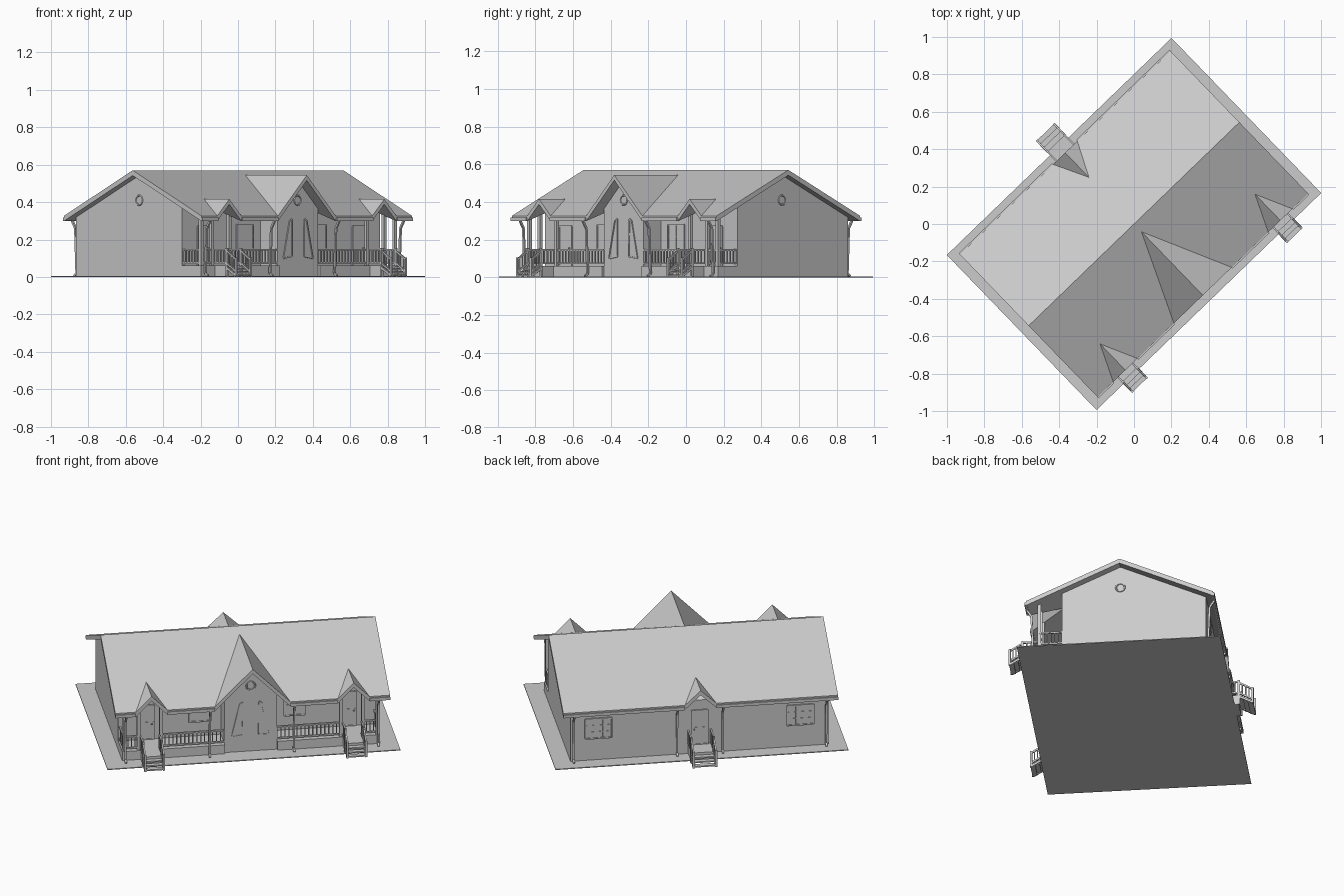
import bpy, bmesh, math
from mathutils import Matrix, Vector

cube = bpy.data.objects.get("Cube")
if cube:
    bpy.data.objects.remove(cube, do_unlink=True)

TURN = Matrix.Rotation(math.radians(44), 4, 'Z')   # house sits at an angle on its plot

grey = bpy.data.materials.new("light_grey")
grey.use_nodes = True
grey.diffuse_color = (0.6, 0.6, 0.6, 1)
grey.node_tree.nodes["Principled BSDF"].inputs["Base Color"].default_value = (0.6, 0.6, 0.6, 1)


class Part:
    """Collects simple solids into one named object."""

    def __init__(self, name):
        self.name, self.bm = name, bmesh.new()

    def box(self, u0, u1, v0, v1, z0, z1):
        m = Matrix.Translation(((u0 + u1) / 2, (v0 + v1) / 2, (z0 + z1) / 2))
        bmesh.ops.create_cube(self.bm, size=1, matrix=m @ Matrix.Diagonal((u1 - u0, v1 - v0, z1 - z0, 1)))

    def prism(self, points, offset):
        face = self.bm.faces.new([self.bm.verts.new(p) for p in points])
        new = bmesh.ops.extrude_face_region(self.bm, geom=[face], use_keep_orig=True)["geom"]
        bmesh.ops.translate(self.bm, vec=offset, verts=[g for g in new if isinstance(g, bmesh.types.BMVert)])

    def bar(self, a, b, w):
        a, b = Vector(a), Vector(b)
        d = b - a
        m = Matrix.Translation((a + b) / 2) @ d.to_track_quat('Z', 'Y').to_matrix().to_4x4()
        bmesh.ops.create_cube(self.bm, size=1, matrix=m @ Matrix.Diagonal((w, w, d.length, 1)))

    def done(self):
        bmesh.ops.recalc_face_normals(self.bm, faces=self.bm.faces)
        mesh = bpy.data.meshes.new(self.name)
        self.bm.to_mesh(mesh)
        self.bm.free()
        mesh.materials.append(grey)
        obj = bpy.data.objects.new(self.name, mesh)
        bpy.context.collection.objects.link(obj)
        obj.matrix_world = TURN
        return obj


RIDGE, SLOPE, EAVE, END, THICK = 0.57, 0.46, 0.53, 0.783, 0.028
FRONT, BACK, BUMP, SIDE, FLOOR = -0.33, 0.485, -0.46, 0.735, 0.06
DOOR_U = 0.576


def roof_z(v):
    return RIDGE - SLOPE * abs(v)


# Ground slab
p = Part("ground_slab")
p.box(-0.835, 0.835, -0.576, 0.576, 0, 0.005)
p.done()

# House body with end gables
p = Part("house_walls")
under = THICK / 2
p.prism([(-SIDE, v, z) for v, z in ((FRONT, 0), (FRONT, roof_z(FRONT) - under), (0, RIDGE - under),
                                    (BACK, roof_z(BACK) - under), (BACK, 0))], (2 * SIDE, 0, 0))
p.done()

# Projecting centre bay
p = Part("front_bay")
p.prism([(u, BUMP, z) for u, z in ((-0.15, 0), (0.15, 0), (0.15, 0.375), (0, 0.525), (-0.15, 0.375))],
        (0, 0.15, 0))
p.done()

# Main roof slopes, notched where the cross gables meet the eaves
gables = {-1: [(-DOOR_U, 0.335, 0.09), (0, 0.057, 0.215), (DOOR_U, 0.335, 0.09)],
          1: [(0, 0.347, 0.09)]}
p = Part("main_roof")
for side, group in gables.items():
    line = [(-END, 0), (-END, EAVE)]
    for u, peak, w in group:
        line += [(u - w, EAVE), (u, peak), (u + w, EAVE)]
    line += [(END, EAVE), (END, 0)]
    p.prism([(u, side * v, roof_z(v)) for u, v in line], (0, 0, -THICK))
p.done()

# Cross gable roofs
p = Part("gable_roofs")
for side, group in gables.items():
    for u, peak, w in group:
        top = roof_z(peak)
        for s in (-1, 1):
            p.prism([(u, side * peak, top), (u, side * EAVE, top), (u + s * w, side * EAVE, roof_z(EAVE))],
                    (0, 0, -THICK))
p.done()

# Gutters along the eaves and bent downspouts
p = Part("gutters")
for side, group in gables.items():
    edges = [-END] + [e for u, _, w in group for e in (u - w, u + w)] + [END]
    for a, b in zip(edges[::2], edges[1::2]):
        p.box(a, b, side * EAVE - 0.008, side * EAVE + 0.008, 0.3, 0.318)
    for u in (-0.72, 0.72) + ((-0.13, 0.13) if side > 0 else (-0.24, 0.24)):
        path = [(u, side * 0.53, 0.3), (u, side * 0.505, 0.26), (u, side * 0.495, 0.02), (u, side * 0.515, 0.006)]
        for a, b in zip(path, path[1:]):
            p.bar(a, b, 0.011)
p.done()

# Porch floor and posts
p = Part("porch_floor")
for s in (-1, 1):
    a, b = sorted((s * 0.15, s * SIDE))
    p.box(a, b, -0.475, FRONT, 0, FLOOR)
p.done()
p = Part("porch_posts")
for s in (-1, 1):
    for u in (0.72, 0.64, 0.512):
        p.box(s * u - 0.009, s * u + 0.009, -0.469, -0.451, FLOOR, 0.335)
p.done()


def railing(part, a, b, height=0.085, gap=0.022):
    a, b = Vector(a), Vector(b)
    for h in (0.014, height):
        part.bar(a + Vector((0, 0, h)), b + Vector((0, 0, h)), 0.009)
    count = max(2, round((b - a).length / gap))
    for i in range(count + 1):
        foot = a.lerp(b, i / count)
        part.bar(foot + Vector((0, 0, 0.014)), foot + Vector((0, 0, height)), 0.006)


p = Part("porch_railings")
for s in (-1, 1):
    railing(p, (s * 0.15, BUMP, FLOOR), (s * 0.512, BUMP, FLOOR))
    railing(p, (s * 0.64, BUMP, FLOOR), (s * 0.72, BUMP, FLOOR))
    railing(p, (s * 0.725, FRONT, FLOOR), (s * 0.725, BUMP, FLOOR))
p.done()


# Entrance stairs: landing, treads, sloping handrails
def stairs(name, u, side, start, mid, end, half):
    part = Part(name)
    part.box(u - half, u + half, *sorted((side * start, side * mid)), 0, FLOOR)
    run = (end - mid) / 3
    for i in range(3):
        z = FLOOR - 0.015 * (i + 1)
        v0, v1 = sorted((side * (mid + i * run), side * (mid + (i + 1) * run + 0.004)))
        part.box(u - half, u + half, v0, v1, z - 0.008, z)
    for s in (-1, 1):
        x = u + s * half
        part.bar((x, side * mid, 0.05), (x, side * end, 0.008), 0.012)
        railing(part, (x, side * start, FLOOR), (x, side * mid, FLOOR))
        railing(part, (x, side * mid, FLOOR), (x, side * end, 0.015), 0.08)
        part.box(x - 0.006, x + 0.006, side * mid - 0.006, side * mid + 0.006, 0, 0.155)
        part.box(x - 0.006, x + 0.006, side * end - 0.006, side * end + 0.006, 0.004, 0.105)
    part.done()


stairs("right_front_stairs", -DOOR_U, -1, 0.47, 0.565, 0.637, 0.053)
stairs("left_front_stairs", DOOR_U, -1, 0.47, 0.565, 0.637, 0.053)
stairs("back_stairs", 0, 1, 0.485, 0.6, 0.678, 0.064)


# Framed openings on the front or back wall
def framed(name, u, v, side, half, z0, z1, cols, rows):
    part = Part(name)
    y = v + side * 0.004
    part.box(u - half, u + half, *sorted((v, y)), z0, z1)
    for i in range(cols + 1):
        x = u - half + 2 * half * i / cols
        part.bar((x, y, z0), (x, y, z1), 0.008 if i in (0, cols) else 0.004)
    for i in range(rows + 1):
        z = z0 + (z1 - z0) * i / rows
        part.bar((u - half, y, z), (u + half, y, z), 0.008 if i in (0, rows) else 0.004)
    return part


for side_name, s in (("right", -1), ("left", 1)):
    framed(side_name + "_front_window", s * 0.27, FRONT, -1, 0.06, 0.15, 0.28, 2, 2).done()
    framed(side_name + "_back_window", s * 0.575, BACK, 1, 0.075, 0.14, 0.26, 3, 3).done()
for name, u, v, s in (("right_door", -DOOR_U, FRONT, -1), ("left_door", DOOR_U, FRONT, -1),
                      ("back_door", 0, BACK, 1)):
    p = framed(name, u, v, s, 0.045, FLOOR, 0.27, 1, 2)
    p.box(u + 0.028, u + 0.036, v - 0.012, v + 0.012, 0.15, 0.158)
    p.done()

# Tall slanted windows on the bay
p = Part("bay_windows")
for s in (-1, 1):
    outline = [(s * u, BUMP - 0.004, z) for u, z in ((0.045, 0.11), (0.108, 0.1), (0.062, 0.3), (0.048, 0.31))]
    p.prism(outline, (0, 0.006, 0))
    for a, b in zip(outline, outline[1:] + outline[:1]):
        p.bar(a, b, 0.007)
p.done()

# Round gable vents
for name, pos, axis in (("bay_vent", (0, BUMP, 0.41), 'X'), ("right_vent", (-SIDE, 0, 0.41), 'Y'),
                        ("left_vent", (SIDE, 0, 0.41), 'Y')):
    bpy.ops.mesh.primitive_torus_add(major_radius=0.025, minor_radius=0.005, major_segments=16, minor_segments=6)
    ring = bpy.context.object
    ring.name = name
    ring.data.materials.append(grey)
    ring.matrix_world = TURN @ Matrix.Translation(pos) @ Matrix.Rotation(math.pi / 2, 4, axis)
